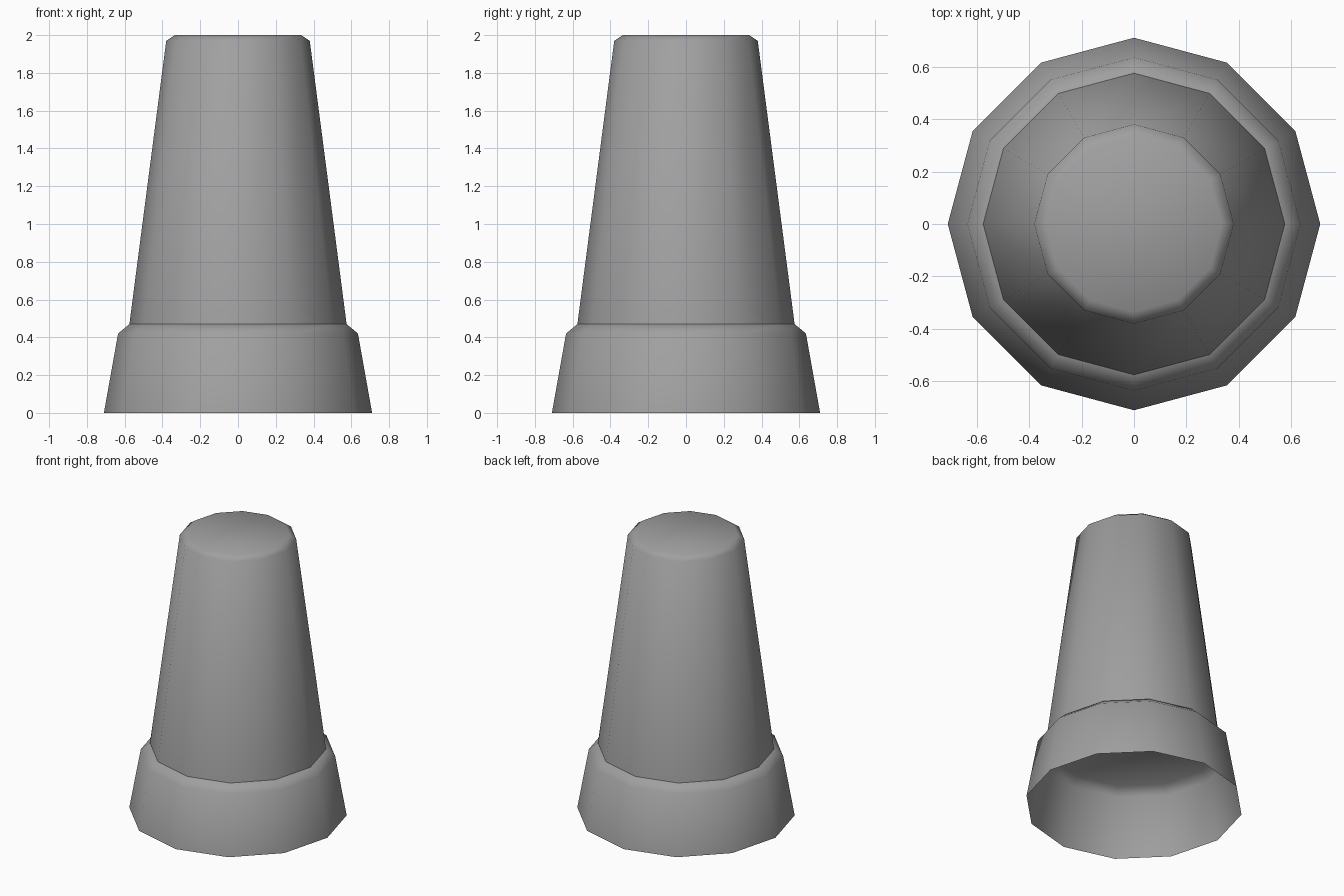
import bpy, bmesh
from math import cos, sin, tau

SIDES = 12

old = bpy.data.objects.get("Cube")
if old:
    bpy.data.objects.remove(old, do_unlink=True)

grey = bpy.data.materials.new("mid grey")
grey.use_nodes = True
grey.diffuse_color = (0.35, 0.35, 0.35, 1)
grey.node_tree.nodes["Principled BSDF"].inputs["Base Color"].default_value = grey.diffuse_color


def capped_shell(name, profile):
    """Spin a (radius, height) profile into a smooth shell, closed on top and open below."""
    bm = bmesh.new()
    rings = [[bm.verts.new((r * cos(tau * i / SIDES), r * sin(tau * i / SIDES), z))
              for i in range(SIDES)] for r, z in profile]
    for low, high in zip(rings, rings[1:]):
        for i in range(SIDES):
            j = (i + 1) % SIDES
            bm.faces.new((low[i], low[j], high[j], high[i]))
    bm.faces.new(rings[-1])
    for face in bm.faces:
        face.smooth = True
    mesh = bpy.data.meshes.new(name)
    bm.to_mesh(mesh)
    bm.free()
    mesh.materials.append(grey)
    obj = bpy.data.objects.new(name, mesh)
    bpy.context.collection.objects.link(obj)
    return obj


# Wide base collar with a chamfered shoulder and an open underside
capped_shell("base_collar", [(0.71, 0), (0.635, 0.42), (0.575, 0.47)])

# Tall tapered body standing on the collar
capped_shell("tapered_body", [(0.575, 0.47), (0.38, 1.97), (0.335, 2)])
